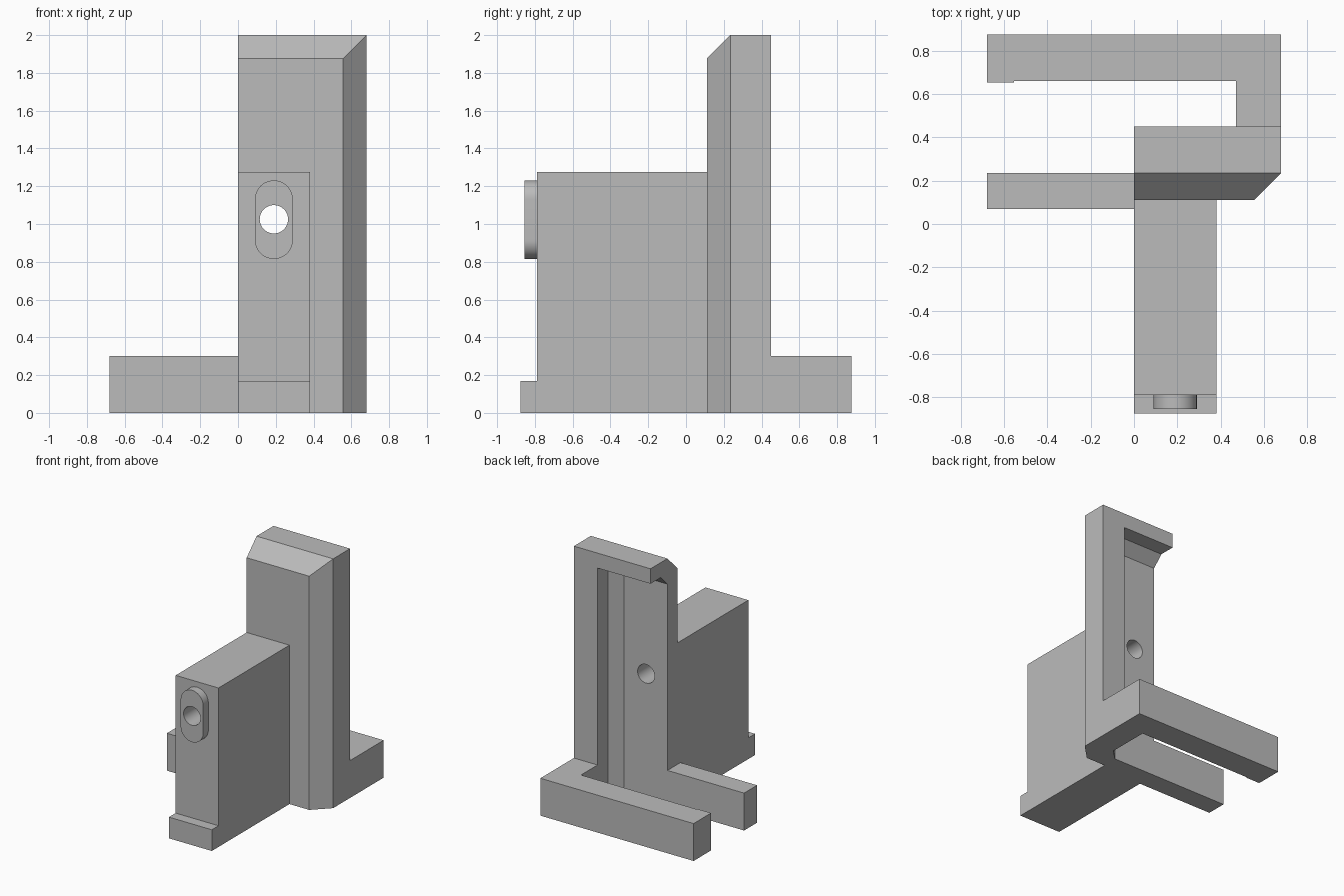
import bpy
import bmesh
import math
from mathutils import Vector

default = bpy.data.objects.get("Cube")
if default:
    bpy.data.objects.remove(default, do_unlink=True)

grey = bpy.data.materials.new("plain grey")
grey.use_nodes = True
COLOUR = (0.5, 0.5, 0.5, 1)
grey.diffuse_color = COLOUR
grey.node_tree.nodes["Principled BSDF"].inputs["Base Color"].default_value = COLOUR


def prism(name, outline, axis, start, end, slope=None):
    """Extrude an outline along y or z; slope = (point, normal) slices off a corner."""
    bm = bmesh.new()
    place = (lambda a, b: (a, start, b)) if axis == "y" else (lambda a, b: (a, b, start))
    face = bm.faces.new([bm.verts.new(place(a, b)) for a, b in outline])
    shift = Vector((0, end - start, 0) if axis == "y" else (0, 0, end - start))
    new = bmesh.ops.extrude_face_region(bm, geom=[face])["geom"]
    bmesh.ops.translate(bm, vec=shift, verts=[v for v in new if isinstance(v, bmesh.types.BMVert)])
    if slope:
        cut = bmesh.ops.bisect_plane(bm, geom=bm.verts[:] + bm.edges[:] + bm.faces[:],
                                     plane_co=slope[0], plane_no=slope[1], clear_outer=True)
        edges = [e for e in cut["geom_cut"] if isinstance(e, bmesh.types.BMEdge)]
        bmesh.ops.contextual_create(bm, geom=edges)
    bmesh.ops.recalc_face_normals(bm, faces=bm.faces)
    mesh = bpy.data.meshes.new(name)
    bm.to_mesh(mesh)
    bm.free()
    mesh.materials.append(grey)
    obj = bpy.data.objects.new(name, mesh)
    bpy.context.collection.objects.link(obj)
    return obj


def box(name, x0, x1, y0, y1, z0, z1):
    return prism(name, [(x0, y0), (x1, y0), (x1, y1), (x0, y1)], "z", z0, z1)


def stadium(x, z, radius, half, count=24):
    """Outline of a circle stretched upright by half on each side."""
    points = []
    for side in (1, -1):
        for i in range(count + 1):
            a = math.pi * i / count
            points.append((x + side * radius * math.cos(a), z + side * (half + radius * math.sin(a))))
    return points


def subtract(obj, cutter):
    cutter.hide_render = True
    mod = obj.modifiers.new("cut", "BOOLEAN")
    mod.operation = "DIFFERENCE"
    mod.solver = "EXACT"
    mod.object = cutter
    bpy.context.view_layer.objects.active = obj
    bpy.ops.object.modifier_apply(modifier=mod.name)


# Upright column with bevelled front corner and top edge
bevel = Vector((0, -1, 1))
column = prism("column", [(0, .11), (.555, .11), (.68, .235), (.68, .45), (0, .45)],
               "z", 0, 2, ((0, .235, 2), bevel))

# Pocket in the back of the column, open below and to one side
pocket = prism("pocket_cutter", [(-.2, .6), (-.2, .235), (.385, .235), (.47, .32), (.47, .6)],
               "z", -.2, 1.88, ((0, .32, 1.88), bevel))
subtract(column, pocket)

# Front block, its toe and the slotted boss
block = box("front_block", 0, .38, -.79, .11, 0, 1.275)
box("block_toe", 0, .38, -.875, -.79, 0, .17)
boss = prism("boss", stadium(.19, 1.023, .1, .108), "y", -.855, -.79)

# Round bore through boss, block and column
bore_outline = [(.19 + .075 * math.cos(a), 1.025 + .075 * math.sin(a))
                for a in (math.tau * i / 40 for i in range(40))]
bore = prism("bore_cutter", bore_outline, "y", -1, .6)
for part in (boss, block, column):
    subtract(part, bore)

# Forked base: front arm, linking corner and rear arm with a slight end lip
box("front_arm", -.68, 0, .07, .235, 0, .3)
box("arm_link", .47, .68, .45, .66, 0, .3)
prism("rear_arm", [(-.68, .653), (-.555, .653), (-.555, .66), (.68, .66), (.68, .875), (-.68, .875)],
      "z", 0, .3)

for cutter in (pocket, bore):
    bpy.data.objects.remove(cutter, do_unlink=True)

# Smooth round walls, crisp flat faces
for part in (boss, block, column):
    bpy.ops.object.select_all(action="DESELECT")
    part.select_set(True)
    bpy.context.view_layer.objects.active = part
    bpy.ops.object.shade_smooth_by_angle(angle=math.radians(30))
